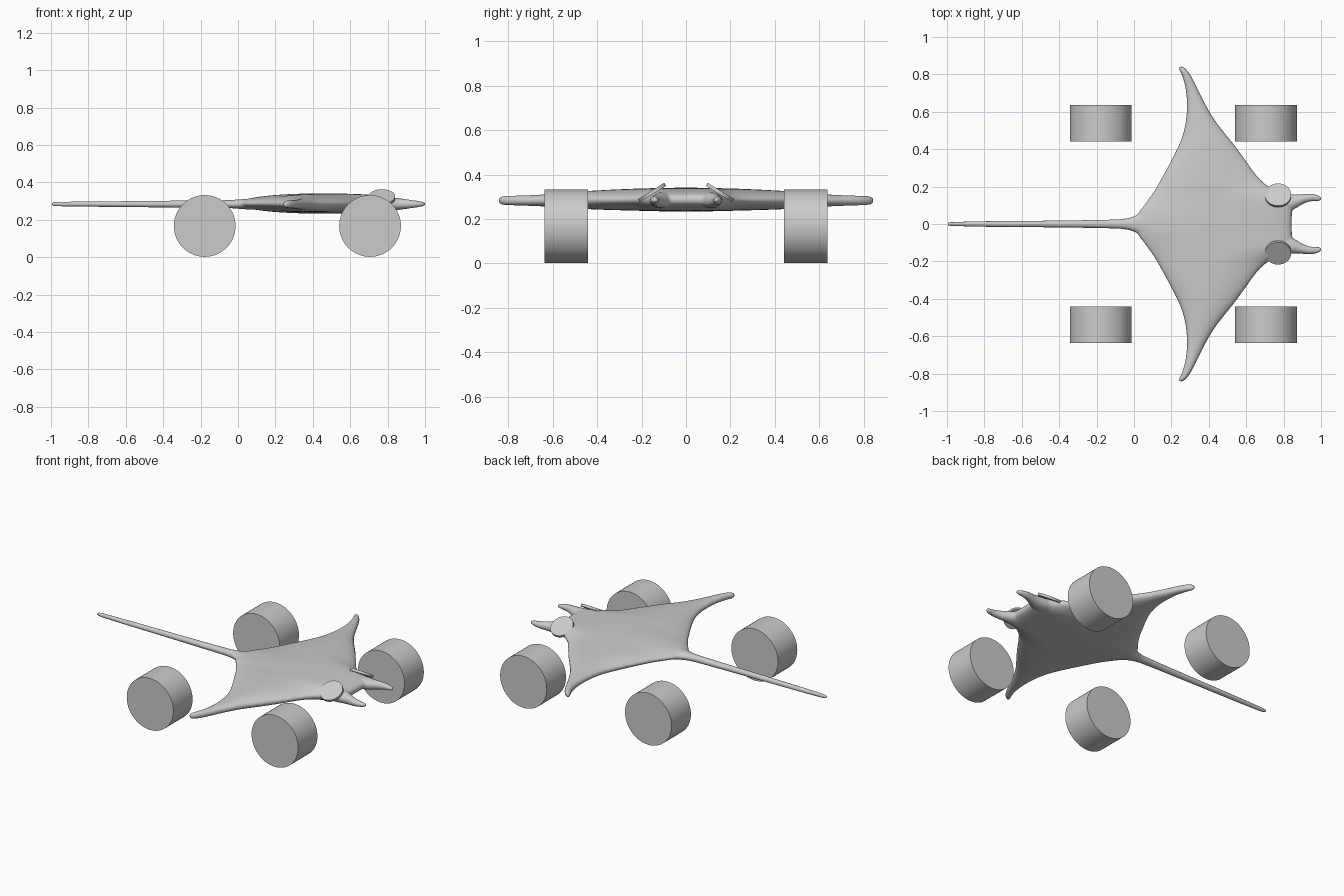
import bpy, bmesh, math

if "Cube" in bpy.data.objects:
    bpy.data.objects.remove(bpy.data.objects["Cube"])


def loft(name, rings):
    # Skin a closed tube over equal-sized rings, capped at both ends
    bm = bmesh.new()
    vs = [[bm.verts.new(p) for p in r] for r in rings]
    n = len(vs[0])
    for a, b in zip(vs, vs[1:]):
        for i in range(n):
            bm.faces.new((a[i], a[(i + 1) % n], b[(i + 1) % n], b[i]))
    bm.faces.new(vs[0][::-1])
    bm.faces.new(vs[-1])
    bmesh.ops.recalc_face_normals(bm, faces=bm.faces)
    me = bpy.data.meshes.new(name)
    bm.to_mesh(me)
    bm.free()
    ob = bpy.data.objects.new(name, me)
    bpy.context.collection.objects.link(ob)
    return ob


def apply_mod(ob, kind, **settings):
    bpy.context.view_layer.objects.active = ob
    m = ob.modifiers.new(kind, kind)
    for k, v in settings.items():
        setattr(m, k, v)
    bpy.ops.object.modifier_apply(modifier=m.name)


def sp(v, e):
    return math.copysign(abs(v) ** e, v)


def wing_ring(y, x0, x1, h, zc, n=32):
    # Rounded fore-and-aft section, blunter at the head
    blunt = 0.72 if abs(y) < 0.16 else 1.0
    pts = []
    for i in range(n):
        t = 2 * math.pi * i / n
        c, s = math.cos(t), math.sin(t)
        e = blunt if c > 0 else 1.0
        pts.append(((x0 + x1) / 2 + (x1 - x0) / 2 * sp(c, e), y, zc + h * sp(s, e)))
    return pts


def tube_ring(x, y, z, ry, rz, n=16):
    return [(x, y + ry * math.cos(2 * math.pi * i / n),
             z + rz * math.sin(2 * math.pi * i / n)) for i in range(n)]


# Ray body: y, trailing x, leading x, half thickness, mid height
half = [(0, 0.0, .845, .054, .287), (.05, .01, .847, .054, .287),
        (.1, .05, .85, .053, .287), (.14, .08, .83, .052, .287),
        (.19, .115, .73, .051, .287), (.25, .148, .66, .049, .287),
        (.34, .198, .60, .046, .286), (.45, .255, .517, .041, .285),
        (.55, .279, .432, .033, .284), (.65, .284, .376, .026, .283),
        (.74, .275, .333, .023, .283), (.80, .255, .302, .022, .283),
        (.83, .238, .278, .020, .283), (.843, .24, .262, .014, .283)]
stations = [(-s[0],) + s[1:] for s in half[:0:-1]] + half
body = loft("ray_body", [wing_ring(*s) for s in stations])
parts = [body]

# Tail flaring into the body
tail = [(-1.0, .009, .009), (-.985, .014, .014), (-.7, .017, .017), (-.4, .020, .019),
        (-.1, .024, .021), (-.03, .03, .023), (.02, .05, .027), (.08, .10, .032), (.16, .17, .03)]
parts.append(loft("tail", [tube_ring(x, 0, .284, ry, rz) for x, ry, rz in tail]))

# Pair of head fins
fin = [(.66, .12, .05, .03), (.76, .115, .055, .039), (.83, .112, .048, .037),
       (.87, .121, .036, .031), (.91, .137, .025, .025), (.95, .143, .021, .02),
       (.985, .139, .017, .014), (1.003, .134, .012, .009)]
for s in (-1, 1):
    parts.append(loft("head_fin", [tube_ring(x, s * y, .284, ry, rz) for x, y, ry, rz in fin]))

# Fuse everything into one smooth skin
for p in parts:
    apply_mod(p, 'SUBSURF', levels=2)
bpy.ops.object.select_all(action='DESELECT')
for p in parts:
    p.select_set(True)
bpy.context.view_layer.objects.active = body
bpy.ops.object.join()
apply_mod(body, 'REMESH', mode='VOXEL', voxel_size=0.007)
apply_mod(body, 'SMOOTH', factor=0.5, iterations=6)
body.data.shade_smooth()


def cylinder(name, r, d, loc, rot):
    bpy.ops.mesh.primitive_cylinder_add(vertices=64, radius=r, depth=d, location=loc, rotation=rot)
    ob = bpy.context.object
    ob.name = name
    bpy.ops.object.shade_smooth_by_angle(angle=math.radians(30))


for s in (-1, 1):
    # Tilted eye discs
    cylinder("eye_disc", .07, .016, (.77, s * .153, .319), (-s * math.radians(32), 0, 0))
    # Wheels
    for x in (-.178, .706):
        cylinder("wheel", .165, .195, (x, s * .538, .167), (math.pi / 2, 0, 0))
